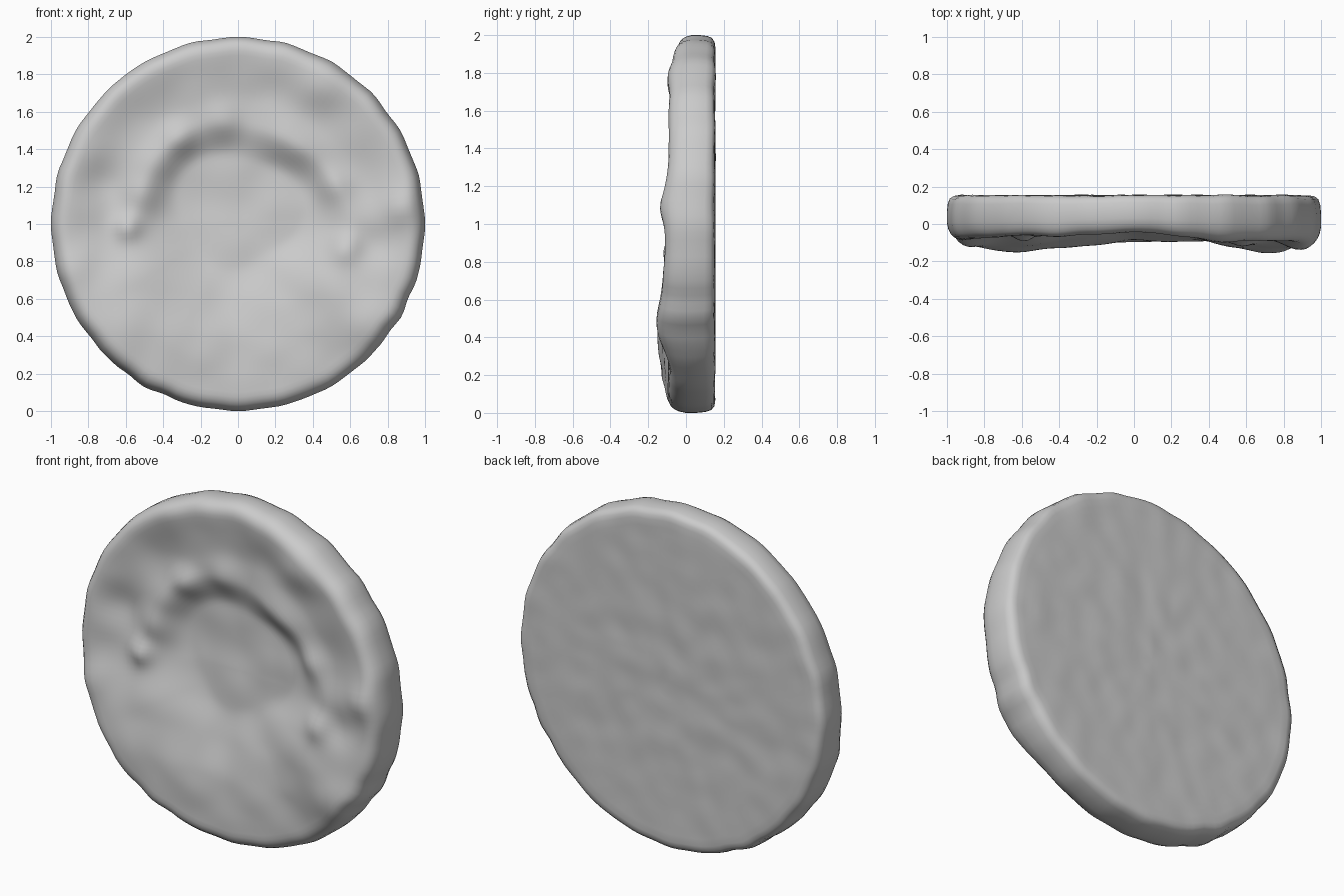
import bpy, bmesh, math
from mathutils import Vector, noise

cube = bpy.data.objects.get("Cube")
if cube:
    bpy.data.objects.remove(cube, do_unlink=True)

clay = bpy.data.materials.new("grey clay")
clay.use_nodes = True
colour = (0.6, 0.6, 0.6, 1)
clay.diffuse_color = colour
clay.node_tree.nodes["Principled BSDF"].inputs["Base Color"].default_value = colour

SEGMENTS = 144

# Height of the outer rim, every 30 degrees from the right, turning upward
RIM = [0.11, 0.09, 0.08, 0.045, 0.07, 0.08, 0.08, 0.12, 0.125, 0.095, 0.09, 0.13]

# Soft lumps on the front: x, z from centre, height, width
LUMPS = [
    (-0.59, -0.02, 0.04, 0.07), (-0.50, 0.16, 0.03, 0.10), (-0.41, 0.31, 0.03, 0.10),
    (-0.31, 0.45, 0.035, 0.09), (-0.08, 0.55, 0.03, 0.11), (0.32, 0.42, 0.02, 0.12),
    (0.50, 0.20, 0.025, 0.09), (0.57, -0.13, 0.03, 0.08), (0.87, 0.08, 0.03, 0.09),
    (0.45, 0.74, 0.02, 0.11), (-0.88, -0.24, 0.02, 0.11), (0.70, -0.54, 0.03, 0.14),
    (-0.64, -0.58, 0.03, 0.18), (-0.72, 0.22, -0.025, 0.13), (-0.52, 0.58, -0.03, 0.16),
    (0.72, -0.12, -0.02, 0.10),
]


def smooth(a, b, v):
    t = max(0, min(1, (v - a) / (b - a)))
    return t * t * (3 - 2 * t)


def rim_height(a):
    step = (a % math.tau) / math.tau * len(RIM)
    i = int(step)
    here, after = RIM[i % len(RIM)], RIM[(i + 1) % len(RIM)]
    return here + (after - here) * smooth(0, 1, step - i)


def front_height(x, z):
    r = math.hypot(x, z)
    a = math.atan2(z, x)
    rim = rim_height(a)
    lower = smooth(0.3, -0.6, z)
    # Hollow floor, wall, then a shallow ring dipping inside the rim
    edge = 0.50 + 0.03 * math.sin(3 * a + 1)
    wall = smooth(edge - 0.14 - 0.25 * lower, edge + 0.06 + 0.18 * lower, r)
    ring = rim - 0.04 * (1 - lower) * smooth(0.94, 0.65, r)
    floor = -0.035 + 0.045 * smooth(0.35, -0.5, z)
    h = floor + wall * (ring - floor)
    h += sum(k * math.exp(-((x - u) ** 2 + (z - v) ** 2) / (w * w)) for u, v, k, w in LUMPS)
    return h + 0.01 * noise.noise(Vector((x * 5, z * 5, 2)))


def outline(a):
    wobble = noise.noise(Vector((math.cos(a) * 9, math.sin(a) * 9, 7)))
    return 0.997 + 0.003 * math.cos(24 * a) + 0.009 * math.sin(2 * a) * wobble


# Rings run from the front centre, round the side, to the back centre:
# radius fraction and depth, where 0 is the front surface and 1 the back
rings = [(i / 40, 0) for i in range(1, 38)]
rings += [(0.945, 0.02), (0.965, 0.06), (0.98, 0.13), (0.992, 0.23), (1, 0.38),
          (1, 0.6), (0.995, 0.8), (0.985, 0.92), (0.965, 0.98)]
rings += [(0.94 - i / 24, 1) for i in range(22)]


def point(f, depth, a):
    r = f * outline(a)
    x, z = r * math.cos(a), r * math.sin(a)
    back = 0.153 + 0.006 * noise.noise(Vector((x * 7, z * 7, 11)))
    front = -front_height(x, z)
    return x, front + (back - front) * depth, z + 1


# Disc body
bm = bmesh.new()
start = bm.verts.new(point(0, 0, 0))
end = bm.verts.new(point(0, 1, 0))
loops = [[bm.verts.new(point(f, d, math.tau * s / SEGMENTS)) for s in range(SEGMENTS)] for f, d in rings]
for s in range(SEGMENTS):
    n = (s + 1) % SEGMENTS
    bm.faces.new((start, loops[0][s], loops[0][n]))
    bm.faces.new((end, loops[-1][n], loops[-1][s]))
    for inner, outer in zip(loops, loops[1:]):
        bm.faces.new((inner[s], outer[s], outer[n], inner[n]))
bmesh.ops.recalc_face_normals(bm, faces=bm.faces)

mesh = bpy.data.meshes.new("hollowed_disc")
bm.to_mesh(mesh)
bm.free()
mesh.materials.append(clay)
disc = bpy.data.objects.new("hollowed_disc", mesh)
bpy.context.collection.objects.link(disc)
bpy.context.view_layer.objects.active = disc
disc.select_set(True)
bpy.ops.object.shade_smooth_by_angle(angle=math.radians(50))
